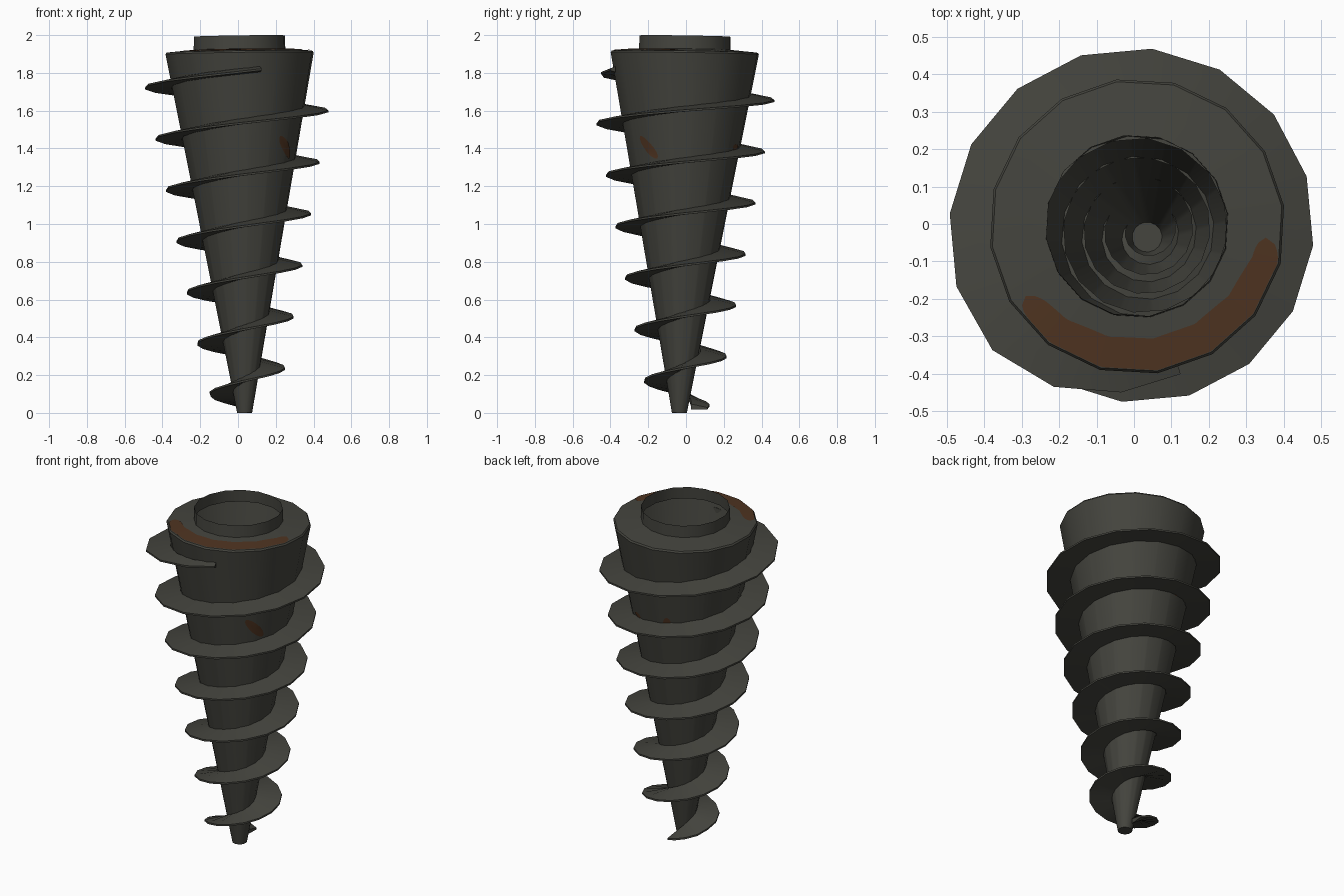
import bpy
from math import sin, cos, radians, degrees, pi

if "Cube" in bpy.data.objects:
    bpy.data.objects.remove(bpy.data.objects["Cube"])

SIDES, STEP, PHASE = 16, 22.5, 8.0


def material(name, rgb):
    m = bpy.data.materials.new(name)
    m.diffuse_color = (*rgb, 1)
    m.use_nodes = True
    m.node_tree.nodes["Principled BSDF"].inputs["Base Color"].default_value = m.diffuse_color
    return m


metal = material("dark grey metal", (0.058, 0.058, 0.048))
rust = material("brown rust", (0.078, 0.034, 0.015))


def point(r, deg, z, centre=None):
    """Point around the slightly leaning axis of the screw."""
    x, y = r * cos(radians(deg)), r * sin(radians(deg))
    cx, cy = centre or (0.035 - 0.014 * z, -0.035 + 0.015 * z)
    return (cx + x, cy + y, max(0, z + 0.014 * x - 0.015 * y))


def facet(r, deg):
    """Radius of the 16-sided outline at an angle."""
    local = (deg - PHASE) % STEP - STEP / 2
    return r * cos(radians(STEP / 2)) / cos(radians(local))


def body_radius(z):
    return 0.04 + 0.187 * z


def add(name, verts, faces, mat):
    me = bpy.data.meshes.new(name)
    me.from_pydata(verts, [], faces)
    me.materials.append(mat)
    ob = bpy.data.objects.new(name, me)
    bpy.context.collection.objects.link(ob)
    bpy.ops.object.select_all(action='DESELECT')
    ob.select_set(True)
    bpy.context.view_layer.objects.active = ob
    bpy.ops.object.shade_smooth_by_angle(angle=radians(32))
    return ob


# Hollow tapered body with sloped shoulder and open collar
profile = [(0.04, 0.0), (0.396, 1.903), (0.39, 1.912), (0.245, 1.925), (0.243, 1.995)]
verts = [point(r, PHASE + STEP * i, z) for r, z in profile for i in range(SIDES)]
faces = [tuple(reversed(range(SIDES)))]
for k in range(len(profile) - 1):
    for i in range(SIDES):
        j = (i + 1) % SIDES
        a, b = k * SIDES, (k + 1) * SIDES
        faces.append((a + i, a + j, b + j, b + i))
add("tapered_body", verts, faces, metal)

# Helical thread: wedge section swept up the cone, narrowing at both ends
COUNT = 106
start_w = [0.085, 0.10, 0.11, 0.12, 0.12, 0.13]
end_w = [0.025, 0.06, 0.10, 0.13]
verts, faces = [], []
for k in range(COUNT):
    deg = 85 + STEP * k
    z = 0.165 + (deg - 270) / 360 * 0.272
    width = 0.136
    if k < len(start_w):
        width = start_w[k]
    if COUNT - 1 - k < len(end_w):
        width = end_w[COUNT - 1 - k]
    centre = (0.034 - 0.017 * z, -0.016)
    r0 = body_radius(z)
    droop = 0.012 * width / 0.136
    for r, dz in ((r0 - 0.003, droop - 0.015), (r0 + width, -0.005),
                  (r0 + width, 0.005), (r0 - 0.003, droop + 0.015)):
        verts.append(point(r, deg, z + dz, centre))
    if k:
        a, b = 4 * (k - 1), 4 * k
        for i in range(4):
            j = (i + 1) % 4
            faces.append((a + i, b + i, b + j, a + j))
faces += [(0, 1, 2, 3), tuple(4 * (COUNT - 1) + i for i in (3, 2, 1, 0))]
add("screw_thread", verts, faces, metal)

# Rust crescent lying on the front of the shoulder
verts, faces = [], []
N = 58
for k in range(N + 1):
    t = k / N
    deg = 212 + 143 * t
    cap = min(1, min(t, 1 - t) / 0.06)
    rounding = (1 - (1 - cap) ** 2) ** 0.5
    side = abs(2 * t - 1)
    inner, outer = 0.303 + 0.025 * side ** 3, 0.388
    mid = 0.352
    for r in (mid + (inner - mid) * rounding, mid + (outer - mid) * rounding):
        r = facet(r, deg)
        z = 1.912 + (0.39 - r) / 0.145 * 0.013 + 0.003
        verts.append(point(r, deg, z))
    if k:
        a = 2 * (k - 1)
        faces.append((a, a + 1, a + 3, a + 2))
add("shoulder_rust", verts, faces, rust)


# Small rust blotches on the body wall
def blotch(name, deg, z, half_w, half_h, lean):
    verts = []
    rings = [(0, 0)] + [(cos(2 * pi * i / 14), sin(2 * pi * i / 14)) for i in range(14)]
    for u, v in rings:
        h = z + v * half_h
        d = deg + degrees((u * half_w + v * lean) / body_radius(z))
        verts.append(point(facet(body_radius(h), d) + 0.004, d, h))
    add(name, verts, [(0, 1 + i, 1 + (i + 1) % 14) for i in range(14)], rust)


blotch("front_rust_spot", -38, 1.40, 0.034, 0.06, -0.045)
blotch("back_rust_spot", 106, 1.425, 0.022, 0.035, 0)
blotch("side_rust_spot", 66, 1.41, 0.03, 0.015, 0)
